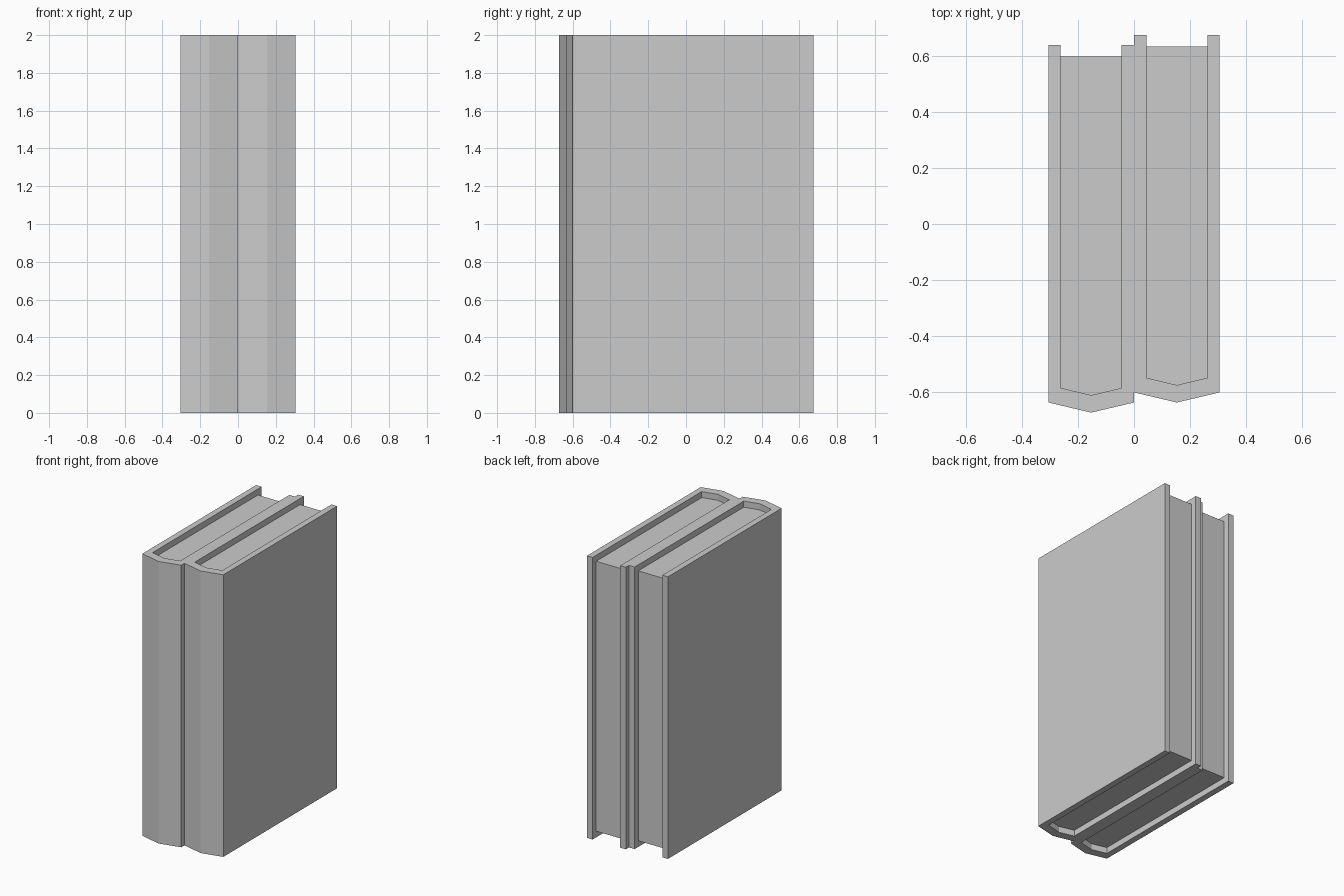
import bpy
import bmesh

cube = bpy.data.objects.get("Cube")
if cube:
    bpy.data.objects.remove(cube, do_unlink=True)

# Single neutral finish
grey = bpy.data.materials.new("light grey")
grey.use_nodes = True
colour = (0.6, 0.6, 0.6, 1.0)
grey.diffuse_color = colour
grey.node_tree.nodes["Principled BSDF"].inputs["Base Color"].default_value = colour

HEIGHT = 2.0
HALF_WIDTH = 0.1525
BOARD = 0.044      # cover thickness
RECESS = 0.043     # pages sit inside the cover edges


def extrude_profile(name, points, bottom, top, location):
    """Extrude a closed outline straight up into a flat-shaded solid."""
    bm = bmesh.new()
    face = bm.faces.new([bm.verts.new((x, y, bottom)) for x, y in points])
    result = bmesh.ops.extrude_face_region(bm, geom=[face])
    raised = [v for v in result["geom"] if isinstance(v, bmesh.types.BMVert)]
    bmesh.ops.translate(bm, verts=raised, vec=(0, 0, top - bottom))
    bmesh.ops.recalc_face_normals(bm, faces=bm.faces)
    mesh = bpy.data.meshes.new(name)
    bm.to_mesh(mesh)
    bm.free()
    mesh.materials.append(grey)
    obj = bpy.data.objects.new(name, mesh)
    obj.location = location
    bpy.context.collection.objects.link(obj)
    return obj


def build_book(side, x, y):
    w, inner = HALF_WIDTH, HALF_WIDTH - BOARD
    back, page_back = 0.656, 0.615
    # Cover boards joined by a pointed spine
    cover = [(-w, back), (-w, -0.618), (0, -0.654), (w, -0.618), (w, back),
             (inner, back), (inner, -0.566), (0, -0.592),
             (-inner, -0.566), (-inner, back)]
    extrude_profile(side + "_book_cover", cover, 0, HEIGHT, (x, y, 0))
    # Page block filling the cover
    pages = [(-inner, page_back), (-inner, -0.566), (0, -0.592),
             (inner, -0.566), (inner, page_back)]
    extrude_profile(side + "_book_pages", pages, RECESS, HEIGHT - RECESS, (x, y, 0))


# Two books side by side, one set slightly further back
build_book("right", -HALF_WIDTH, -0.018)
build_book("left", HALF_WIDTH, 0.018)
